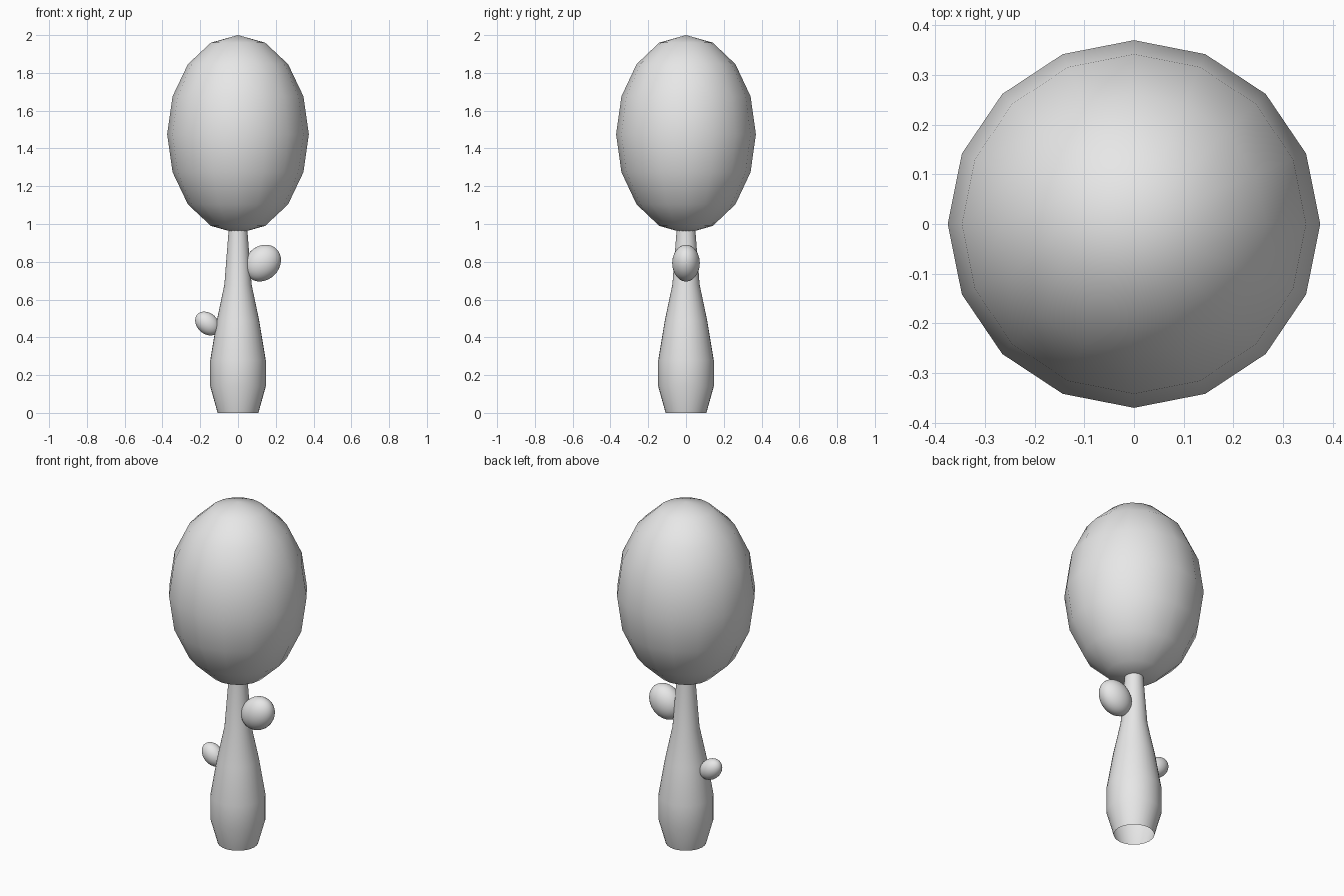
import bpy, bmesh, math
from mathutils import Matrix

cube = bpy.data.objects.get("Cube")
if cube:
    bpy.data.objects.remove(cube, do_unlink=True)

grey = bpy.data.materials.new("plain_grey")
grey.use_nodes = True
grey.diffuse_color = (0.8, 0.8, 0.8, 1)
grey.node_tree.nodes["Principled BSDF"].inputs["Base Color"].default_value = (0.8, 0.8, 0.8, 1)


def finish(bm, name):
    """Turn a bmesh into a smooth shaded grey object."""
    bmesh.ops.recalc_face_normals(bm, faces=bm.faces)
    for face in bm.faces:
        face.smooth = True
    mesh = bpy.data.meshes.new(name)
    bm.to_mesh(mesh)
    bm.free()
    mesh.materials.append(grey)
    obj = bpy.data.objects.new(name, mesh)
    bpy.context.collection.objects.link(obj)
    return obj


def ellipsoid(name, centre, radii, tilt=0, segments=32, rings=16):
    """Stretched sphere, tilted about the y axis."""
    bm = bmesh.new()
    matrix = (Matrix.Translation(centre)
              @ Matrix.Rotation(math.radians(tilt), 4, 'Y')
              @ Matrix.Diagonal((*radii, 1)))
    bmesh.ops.create_uvsphere(bm, u_segments=segments, v_segments=rings,
                              radius=1, matrix=matrix)
    return finish(bm, name)


def lathe(name, profile, sides):
    """Open tube spun from (radius, height) points."""
    bm = bmesh.new()
    verts = [bm.verts.new((r, 0, z)) for r, z in profile]
    edges = [bm.edges.new(pair) for pair in zip(verts, verts[1:])]
    bmesh.ops.spin(bm, geom=verts + edges, cent=(0, 0, 0), axis=(0, 0, 1),
                   angle=math.tau, steps=sides, use_duplicate=False)
    bmesh.ops.remove_doubles(bm, verts=bm.verts, dist=0.0005)
    return finish(bm, name)


# Faceted-outline crown
ellipsoid("crown", (0, 0, 1.475), (0.375, 0.37, 0.525), segments=16, rings=8)

# Bulging trunk, open at the foot
lathe("trunk", [(0.108, 0), (0.147, 0.14), (0.147, 0.28), (0.112, 0.49),
                (0.072, 0.68), (0.051, 0.95), (0.048, 1.02)], 32)

# Leaf clumps growing out of the trunk
ellipsoid("upper_clump", (0.13, 0, 0.793), (0.089, 0.073, 0.105), tilt=45)
ellipsoid("lower_clump", (-0.162, 0, 0.473), (0.055, 0.05, 0.072), tilt=-48)
